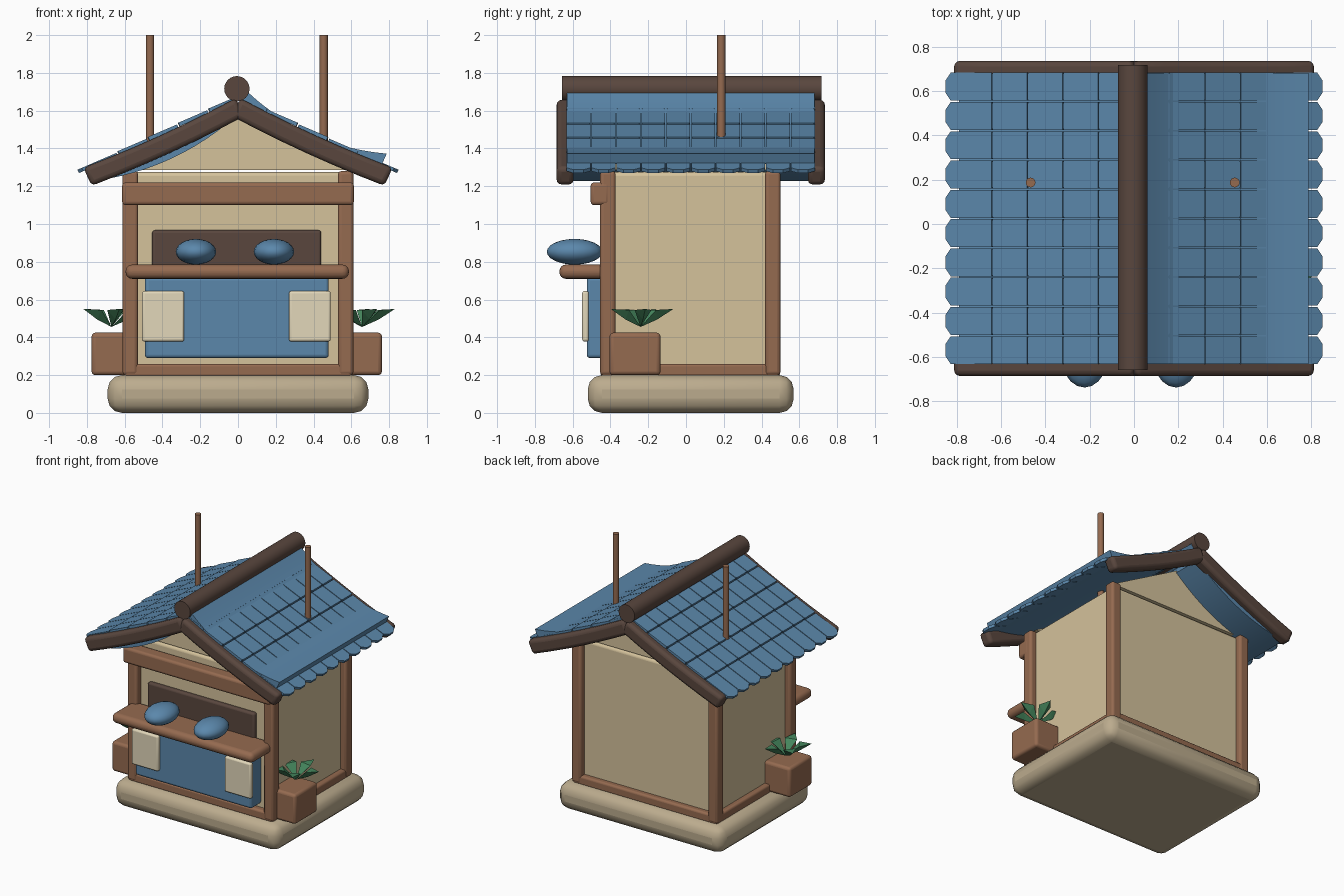
import bpy, bmesh, math
from mathutils import Vector

if "Cube" in bpy.data.objects:
    bpy.data.objects.remove(bpy.data.objects["Cube"])

CY = 0.025  # depth centre of the building


def material(name, rgb):
    m = bpy.data.materials.new(name)
    m.diffuse_color = (*rgb, 1)
    m.use_nodes = True
    m.node_tree.nodes["Principled BSDF"].inputs["Base Color"].default_value = m.diffuse_color
    return m


WOOD = material("wood", (0.30, 0.145, 0.08))
DARK = material("dark_wood", (0.10, 0.062, 0.048))
CREAM = material("plaster", (0.66, 0.54, 0.33))
PAPER = material("paper", (0.76, 0.68, 0.49))
STONE = material("stone", (0.50, 0.41, 0.27))
BLUE = material("blue", (0.105, 0.245, 0.41))
GREEN = material("leaf", (0.06, 0.24, 0.11))


def finish(name, bm, mat, bevel=0, segs=3, smooth=True):
    bmesh.ops.recalc_face_normals(bm, faces=bm.faces)
    me = bpy.data.meshes.new(name)
    bm.to_mesh(me)
    bm.free()
    ob = bpy.data.objects.new(name, me)
    bpy.context.collection.objects.link(ob)
    me.materials.append(mat)
    if bevel:
        b = ob.modifiers.new("bevel", 'BEVEL')
        b.width, b.segments, b.limit_method = bevel, segs, 'ANGLE'
        b.angle_limit = math.radians(40)
    if smooth:
        bpy.ops.object.select_all(action='DESELECT')
        ob.select_set(True)
        bpy.context.view_layer.objects.active = ob
        bpy.ops.object.shade_smooth_by_angle(angle=math.radians(40))
    return ob


def box(name, x, y, z, mat, bevel=0.01, segs=3):
    bm = bmesh.new()
    bmesh.ops.create_cube(bm, size=1)
    for v in bm.verts:
        v.co = [(a + b) / 2 + c * (b - a) for (a, b), c in zip((x, y, z), v.co)]
    return finish(name, bm, mat, bevel, segs)


def prism(bm, pts, offset):
    """Add a closed polygon extruded by an offset vector."""
    a = [bm.verts.new(p) for p in pts]
    b = [bm.verts.new(Vector(p) + offset) for p in pts]
    bm.faces.new(a)
    bm.faces.new(b[::-1])
    for i in range(len(a)):
        j = (i + 1) % len(a)
        bm.faces.new((a[i], b[i], b[j], a[j]))


def strip(name, start, end, sag, thick, y0, y1, mat, bevel=0, n=12):
    """Sagging board between two xz points, extruded along y."""
    s, e = Vector(start), Vector(end)
    d = (e - s).normalized()
    nrm = Vector((-d.y, d.x))
    if nrm.y < 0:
        nrm = -nrm
    mid = [s.lerp(e, i / n) - nrm * sag * 4 * (i / n) * (1 - i / n) for i in range(n + 1)]
    lo = [p - nrm * thick / 2 for p in mid]
    hi = [p + nrm * thick / 2 for p in mid]
    bm = bmesh.new()
    prism(bm, [(p.x, y0, p.y) for p in lo + hi[::-1]], Vector((0, y1 - y0, 0)))
    return finish(name, bm, mat, bevel)


def cylinder(name, centre, r, length, axis, mat, sides=24):
    bm = bmesh.new()
    bmesh.ops.create_cone(bm, cap_ends=True, segments=sides, radius1=r, radius2=r, depth=length)
    for v in bm.verts:
        x, y, z = v.co
        v.co = Vector(centre) + Vector((x, z, y) if axis == 'y' else (x, y, z))
    return finish(name, bm, mat)


# base, walls, gables
box("base", (-0.69, 0.69), (-0.52, 0.57), (0, 0.2), STONE, 0.075, 3)
box("walls", (-0.565, 0.565), (-0.405, 0.455), (0.22, 1.275), CREAM, 0.02)
for tag, y in (("front", -0.405), ("back", 0.415)):
    bm = bmesh.new()
    prism(bm, [(-0.57, y, 1.285), (0.57, y, 1.285), (0, y, 1.6)], Vector((0, 0.04, 0)))
    finish(tag + "_gable", bm, CREAM)

# corner posts and sill beams
for sx, side in ((-1, "left"), (1, "right")):
    for y, tag in ((-0.414, "front"), (0.459, "back")):
        x = sx * 0.57
        box(f"{tag}_{side}_post", (x - 0.041, x + 0.041), (y - 0.041, y + 0.041), (0.2, 1.28), WOOD, 0.018)
    box(side + "_sill", (sx * 0.57 - 0.035, sx * 0.57 + 0.035), (-0.45, 0.495), (0.19, 0.26), WOOD, 0.015)
for tag, y in (("front", -0.414), ("back", 0.459)):
    box(tag + "_sill", (-0.6, 0.6), (y - 0.038, y + 0.038), (0.19, 0.26), WOOD, 0.015)
box("lintel", (-0.613, 0.613), (-0.505, -0.405), (1.1, 1.22), WOOD, 0.018)

# serving front
box("window", (-0.455, 0.44), (-0.435, -0.38), (0.6, 0.967), DARK, 0.015)
box("counter_front", (-0.493, 0.48), (-0.525, -0.40), (0.29, 0.72), BLUE, 0.018)
box("counter_shelf", (-0.595, 0.587), (-0.67, -0.40), (0.71, 0.785), WOOD, 0.034, 4)
for tag, x0, x1 in (("left", -0.508, -0.285), ("right", 0.27, 0.49)):
    box(tag + "_notice", (x0, x1), (-0.55, -0.515), (0.378, 0.645), PAPER, 0.012)
for tag, x in (("left", -0.223), ("right", 0.19)):
    bm = bmesh.new()
    bmesh.ops.create_uvsphere(bm, u_segments=20, v_segments=12, radius=1)
    for v in bm.verts:
        v.co = (x + v.co.x * 0.107, -0.59 + v.co.y * 0.147, 0.853 + v.co.z * 0.068)
    finish(tag + "_cushion", bm, BLUE)

# planters with pointed leaves
for tag, x in (("left", -0.64), ("right", 0.627)):
    box(tag + "_planter", (x - 0.135, x + 0.135), (-0.405, -0.135), (0.2, 0.425), WOOD, 0.02)
    bm = bmesh.new()
    for k in range(5):
        a = math.radians(72 * k + (212 if x < 0 else 8))
        out, side = Vector((math.cos(a), math.sin(a), 0)), Vector((-math.sin(a), math.cos(a), 0))
        o = Vector((x + (0.03 if x > 0 else -0.03), -0.24, 0))
        up = Vector((0, 0, 1))
        pts = [o + up * 0.455, o + out * 0.09 + side * 0.045 + up * 0.545, o + out * 0.175 + up * 0.55,
               o + out * 0.09 - side * 0.045 + up * 0.545, o + out * 0.09 + up * 0.495]
        v = [bm.verts.new(p) for p in pts]
        for f in ((0, 1, 4), (1, 2, 4), (2, 3, 4), (3, 0, 4), (0, 3, 1), (1, 3, 2)):
            bm.faces.new([v[i] for i in f])
    finish(tag + "_plant", bm, GREEN, smooth=False)

# curved roof sheets: the right one rides higher than the left
strip("right_roof_sheet", (0.035, 1.675), (0.775, 1.345), 0.07, 0.06, -0.63, 0.68, BLUE)
strip("left_roof_sheet", (-0.01, 1.61), (-0.775, 1.255), 0.065, 0.06, -0.63, 0.68, BLUE)

# overlapping roof tiles, eave row with clipped corners
ROWS = [0.0, 0.155, 0.315, 0.475, 0.635, 0.842]
for sx, tag in ((-1, "left"), (1, "right")):
    bm = bmesh.new()
    for r in range(5):
        u0, u1 = ROWS[r], ROWS[r + 1] - (0.004 if r < 4 else 0)
        clip = 0.024 if r == 4 else 0.004
        for c in range(10):
            y0 = -0.635 + c * 0.132 + 0.003
            y1 = y0 + 0.126
            outline = [(u0, y0), (u1 - clip, y0), (u1, y0 + clip * 1.5),
                       (u1, y1 - clip * 1.5), (u1 - clip, y1), (u0, y1)]
            # each tile lies a little flatter than the slope
            pts = [(sx * u, y, 1.657 - 0.47 * u0 - 0.43 * (u - u0)) for u, y in outline]
            prism(bm, pts, Vector((sx * 0.008, 0, 0.018)))
    finish(tag + "_roof_tiles", bm, BLUE, smooth=False)

# barge boards, ridge pole, roof poles
for sx, side in ((-1, "left"), (1, "right")):
    for tag, y0, y1 in (("front", -0.685, -0.595), ("back", 0.645, 0.735)):
        strip(f"{tag}_{side}_barge_board", (-sx * 0.01, 1.618), (sx * 0.797, 1.25), 0.014, 0.105,
              y0, y1, DARK, 0.025, 6)
cylinder("ridge", (-0.006, 0.03, 1.716), 0.067, 1.375, 'y', DARK)
for tag, x in (("left", -0.466), ("right", 0.454)):
    cylinder(tag + "_pole", (x, 0.187, 1.65), 0.022, 0.7, 'z', WOOD, 16)
